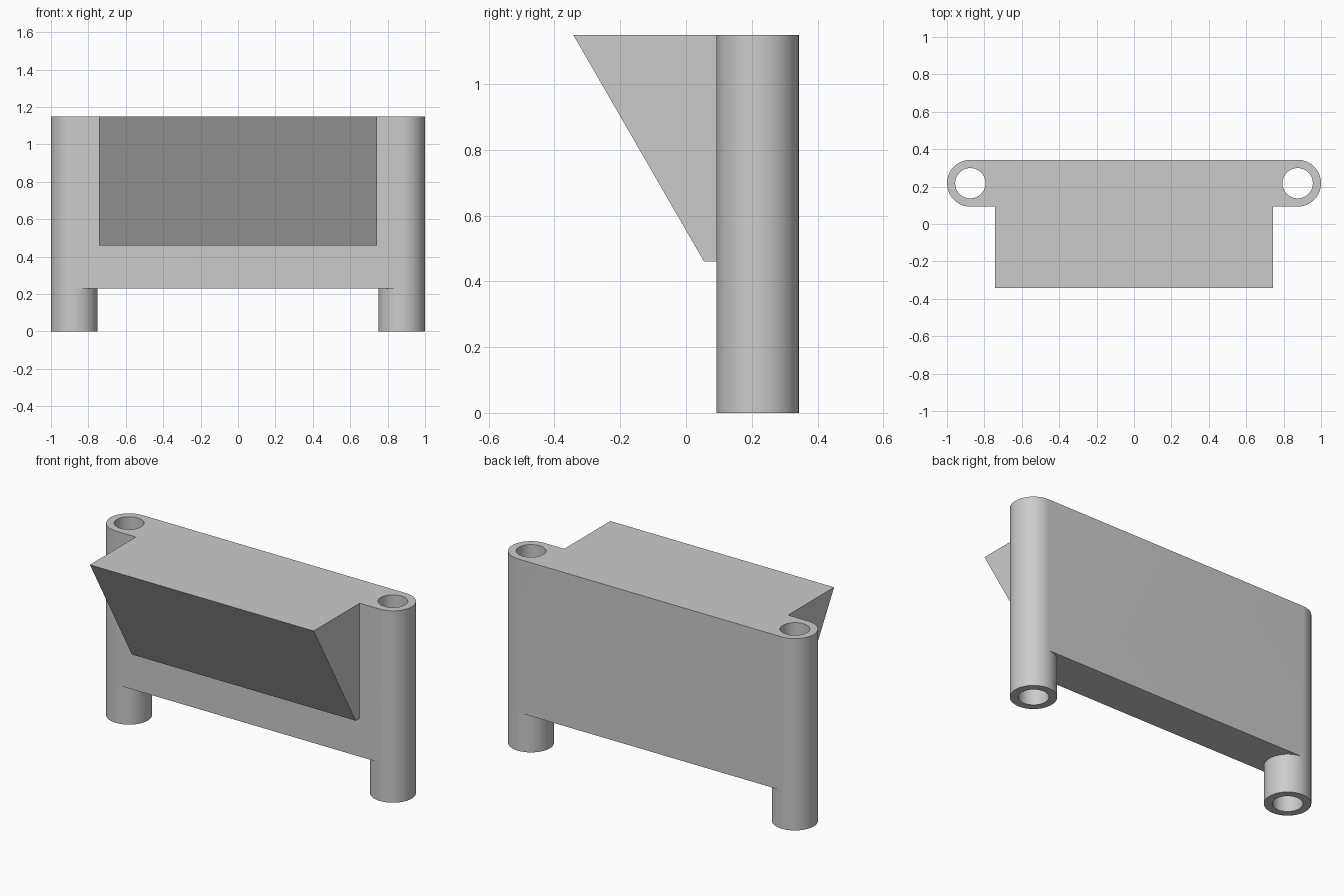
import bpy, bmesh
from math import cos, sin, tau

cube = bpy.data.objects.get("Cube")
if cube:
    bpy.data.objects.remove(cube, do_unlink=True)

# Main dimensions
SEGS = 64
TUBE_X, TUBE_Y = 0.875, 0.218
OUTER_R, BORE_R = 0.125, 0.081
HEIGHT, WEB_BOTTOM = 1.15, 0.23
FRONT_Y = TUBE_Y - OUTER_R

grey = bpy.data.materials.new("plain grey")
grey.use_nodes = True
colour = (0.6, 0.6, 0.6, 1)
grey.diffuse_color = colour
grey.node_tree.nodes["Principled BSDF"].inputs["Base Color"].default_value = colour


def finish(bm, name):
    bmesh.ops.recalc_face_normals(bm, faces=bm.faces)
    mesh = bpy.data.meshes.new(name)
    bm.to_mesh(mesh)
    bm.free()
    mesh.materials.append(grey)
    obj = bpy.data.objects.new(name, mesh)
    bpy.context.collection.objects.link(obj)
    return obj


def circle(bm, side, radius, z):
    """Ring of vertices around one tube axis, mirrored by side."""
    return [bm.verts.new((side * (TUBE_X + radius * cos(tau * i / SEGS)),
                          TUBE_Y + radius * sin(tau * i / SEGS), z))
            for i in range(SEGS)]


def strip(bm, a, b, indices):
    """Quads joining two matching rings."""
    for i in indices:
        j = (i + 1) % SEGS
        bm.faces.new((a[i], a[j], b[j], b[i]))


# Panel with a hollow tube at each end
bm = bmesh.new()
whole = range(SEGS)
back, front = SEGS // 4, 3 * SEGS // 4
inward = range(back, front)
outward = [i for i in whole if i not in inward]
rims = {}
for side in (-1, 1):
    foot, mid, top = (circle(bm, side, OUTER_R, z) for z in (0, WEB_BOTTOM, HEIGHT))
    bore_foot, bore_top = (circle(bm, side, BORE_R, z) for z in (0, HEIGHT))
    strip(bm, foot, mid, whole)
    strip(bm, mid, top, outward)
    strip(bm, bore_foot, bore_top, whole)
    strip(bm, foot, bore_foot, whole)
    strip(bm, top, bore_top, whole)
    rims[side] = mid, top

# Web between the tubes: underside, top, back and front
(left_mid, left_top), (right_mid, right_top) = rims[1], rims[-1]
strip(bm, left_mid, right_mid, inward)
strip(bm, left_top, right_top, inward)
for i in (back, front):
    bm.faces.new((left_mid[i], right_mid[i], right_top[i], left_top[i]))
panel = finish(bm, "panel_with_tubes")

# Wedge on the front, left open where it meets the panel
bm = bmesh.new()
profile = [(FRONT_Y, HEIGHT), (-0.343, HEIGHT), (0.055, 0.46), (FRONT_Y, 0.46)]
left, right = ([bm.verts.new((x, y, z)) for y, z in profile] for x in (0.742, -0.742))
bm.faces.new(left)
bm.faces.new(right)
for i in range(len(profile) - 1):
    bm.faces.new((left[i], left[i + 1], right[i + 1], right[i]))
finish(bm, "front_wedge")

# Smooth the tubes, keeping rims sharp
bpy.ops.object.select_all(action="DESELECT")
panel.select_set(True)
bpy.context.view_layer.objects.active = panel
bpy.ops.object.shade_smooth_by_angle(angle=0.5)
